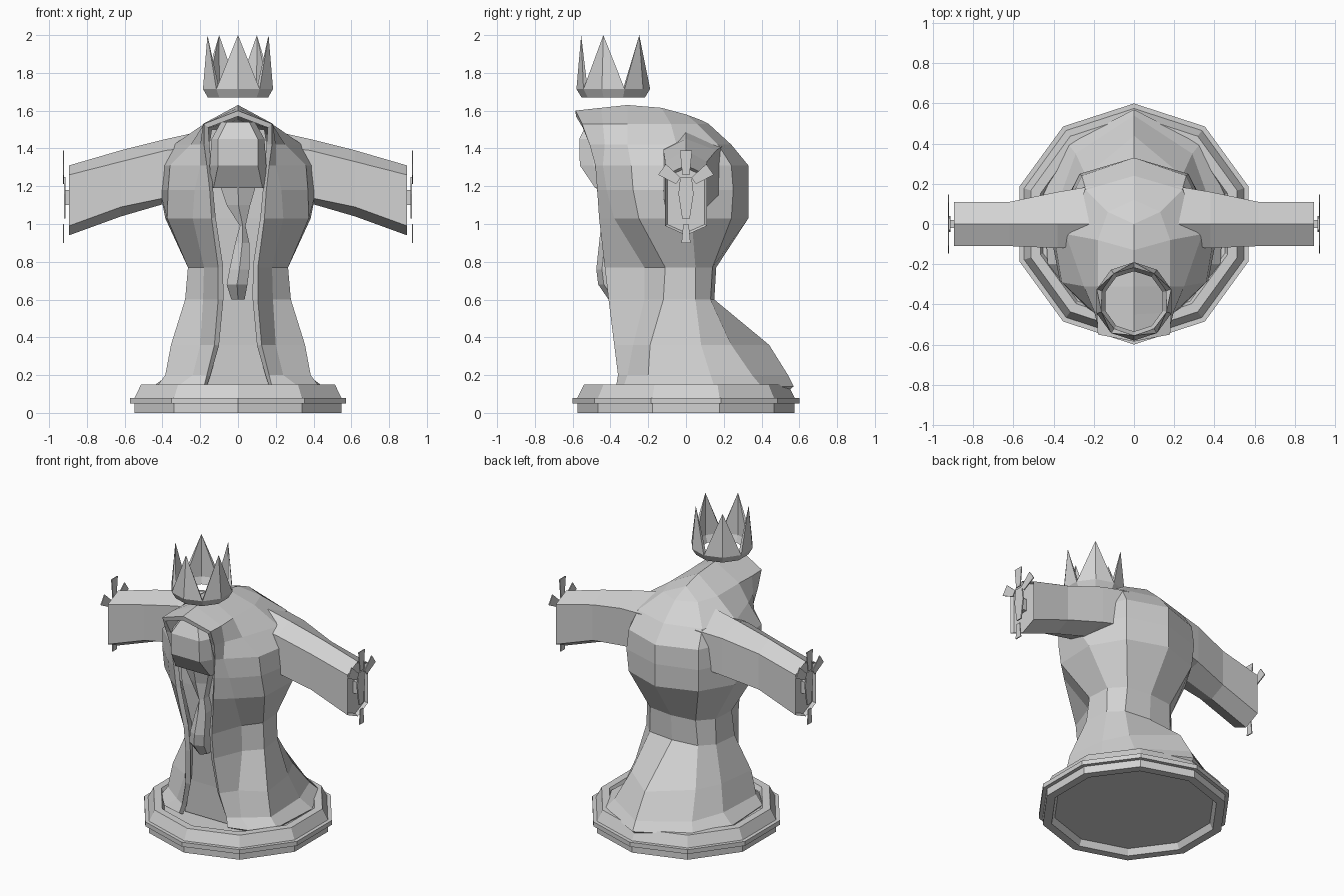
import bpy, bmesh
from math import sin, cos, pi, radians

old = bpy.data.objects.get("Cube")
if old:
    bpy.data.objects.remove(old)

stone = bpy.data.materials.new("light grey stone")
stone.use_nodes = True
grey = (0.65, 0.65, 0.65, 1)
stone.diffuse_color = grey
stone.node_tree.nodes["Principled BSDF"].inputs["Base Color"].default_value = grey


def add_object(name, bm, mirror=False):
    mesh = bpy.data.meshes.new(name)
    bm.to_mesh(mesh)
    bm.free()
    mesh.materials.append(stone)
    obj = bpy.data.objects.new(name, mesh)
    bpy.context.scene.collection.objects.link(obj)
    if mirror:
        obj.modifiers.new("Mirror", "MIRROR")
    return obj


def grid(rows, closed):
    """Join rows of points with quads."""
    bm = bmesh.new()
    vs = [[bm.verts.new(p) for p in row] for row in rows]
    n = len(rows[0])
    for low, high in zip(vs, vs[1:]):
        for i in range(n if closed else n - 1):
            j = (i + 1) % n
            bm.faces.new((low[i], low[j], high[j], high[i]))
    return bm, vs


def loft(name, rings, mirror=False, recess=0):
    """Closed rings with end caps; the last cap can be sunk in behind a rim."""
    bm, vs = grid(rings, True)
    bm.faces.new(vs[0])
    end = bm.faces.new(vs[-1])
    bmesh.ops.recalc_face_normals(bm, faces=bm.faces)
    if recess:
        bmesh.ops.inset_region(bm, faces=[end], thickness=0.014)
        bmesh.ops.translate(bm, verts=end.verts, vec=end.normal * -recess)
    return add_object(name, bm, mirror)


def decagon(r, z, cy=0):
    return [(r * sin(k * pi / 5), cy - r * cos(k * pi / 5), z) for k in range(10)]


# Base: stepped ten-sided plinth, hollow below and sunk on top
base_profile = [(.5, .04), (.52, 0), (.575, 0), (.575, .05), (.6, .05), (.6, .08),
                (.575, .08), (.54, .15), (.49, .15), (.475, .12)]
loft("base", [decagon(r, z) for r, z in base_profile])

# Robe half shell: front edge, fold, front corner, side, back side, back centre
robe_rows = [
    (.14, (.18, -.37), (.32, -.33), (.43, -.2), (.45, .15), (.33, .4), (0, .57)),
    (.2, (.165, -.36), (.24, -.31), (.385, -.2), (.37, .13), (.29, .35), (0, .54)),
    (.36, (.125, -.38), (.2, -.28), (.355, -.19), (.32, .08), (.24, .24), (0, .44)),
    (.6, (.105, -.41), (.185, -.22), (.28, -.12), (.26, .05), (.18, .13), (0, .15)),
    (.77, (.105, -.43), (.18, -.22), (.265, -.11), (.255, .05), (.17, .14), (0, .16)),
    (1.03, (.14, -.46), (.24, -.38), (.375, -.25), (.385, .03), (.26, .24), (0, .33)),
    (1.18, (.15, -.47), (.23, -.42), (.37, -.28), (.415, -.05), (.27, .25), (0, .33)),
    (1.31, (.165, -.48), (.2, -.44), (.36, -.29), (.4, -.05), (.26, .24), (0, .33)),
    (1.42, (.18, -.51), (.2, -.43), (.25, -.31), (.34, -.05), (.24, .17), (0, .24)),
    (1.53, (.18, -.55), (.185, -.44), (.18, -.31), (.18, -.08), (.13, .06), (0, .12)),
]
rows = [[(x, y, z) for x, y in pts] for z, *pts in robe_rows]
ridge = [(-.585, 1.6), (-.45, 1.615), (-.31, 1.63), (-.13, 1.615), (0, 1.58), (.08, 1.55)]
rows.append([(0, y, z) for y, z in ridge])
bm, _ = grid(rows, False)
robe = add_object("hooded_robe", bm, mirror=True)
thick = robe.modifiers.new("Cloth thickness", "SOLIDIFY")
thick.thickness = 0.03
thick.offset = -1

# Inner gown seen through the robe opening: height, half width, front depth
gown = [(.13, .18, -.31), (.36, .135, -.32), (.6, .1, -.34), (.77, .105, -.35),
        (1.03, .16, -.37), (1.31, .17, -.38), (1.5, .14, -.4)]
loft("inner_gown", [[(-w, y, z), (w, y, z), (w, y + .1, z), (-w, y + .1, z)]
                    for z, w, y in gown])

# Head: height, face half width, side half width, front depth
head = [(1.19, .13, .145, -.48), (1.31, .105, .15, -.562), (1.45, .105, .14, -.565),
        (1.54, .06, .09, -.52)]
loft("head", [[(-a, y, z), (a, y, z), (b, y + .07, z), (b, -.36, z), (-b, -.36, z),
               (-b, y + .07, z)] for z, a, b, y in head])

# Beard: height, left edge, right edge, front depth
beard = [(1.22, -.1, .1, -.48), (1.1, -.06, .065, -.455), (.99, .01, .04, -.45),
         (.9, -.015, .06, -.46), (.76, -.045, .06, -.475), (.68, -.06, .05, -.465),
         (.6, -.035, .035, -.41)]
loft("beard", [[(l, y + .03, z), ((l + r) / 2, y, z), (r, y + .03, z),
                (r, y + .13, z), (l, y + .13, z)] for z, l, r, y in beard])

# Sleeves: reach, ridge, upper edge, lower edge, keel, front depth, back depth
sleeve = [(.2, 1.49, 1.41, 1.17, 1.13, .11, .19), (.38, 1.45, 1.39, 1.14, 1.11, .12, .16),
          (.62, 1.39, 1.33, 1.09, 1.04, .11, .11), (.895, 1.31, 1.26, .99, .94, .11, .11)]
loft("sleeves", [[(x, 0, t), (x, b, u), (x, b, l), (x, 0, k), (x, -f, l), (x, -f, u)]
                 for x, t, u, l, k, f, b in sleeve], mirror=True, recess=.02)


def hand_plate(name, outline, x, depth=0.008):
    loft(name, [[(x + s, y, z) for y, z in outline] for s in (0, depth)], mirror=True)


# Hands: wrist peg, palm plate and flat spread fingers
hand_plate("wrists", [(-.02, 1.1), (.02, 1.1), (.02, 1.18), (-.02, 1.18)], .86, .06)
hand_plate("palms", [(-.02, 1.03), (.02, 1.03), (.04, 1.16), (.03, 1.25),
                     (-.03, 1.25), (-.04, 1.16)], .913)
for name, degrees, near, far, half in (("upper_finger", 90, .06, .19, .032),
                                       ("front_finger", 145, .05, .155, .035),
                                       ("rear_finger", 35, .05, .155, .035),
                                       ("thumb", 270, .2, .3, .024)):
    a = radians(degrees)
    corners = [(near, -half * .6), (far, -half), (far, half), (near, half * .6)]
    hand_plate(name, [(u * cos(a) - v * sin(a), 1.2 + u * sin(a) + v * cos(a))
                      for u, v in corners], .92, .006)

# Crown: hollow band floating above the hood, five tall faceted points
bm = bmesh.new()
centre = -.385


def crown_ring(r, z):
    return [bm.verts.new(p) for p in decagon(r, z, centre)]


outer_low, outer_high = crown_ring(.168, 1.67), crown_ring(.195, 1.715)
inner_low, inner_high = crown_ring(.15, 1.67), crown_ring(.168, 1.715)
for k in range(10):
    j = (k + 1) % 10
    bm.faces.new((outer_low[k], outer_low[j], outer_high[j], outer_high[k]))
    bm.faces.new((inner_low[j], inner_low[k], inner_high[k], inner_high[j]))
    bm.faces.new((outer_low[j], outer_low[k], inner_low[k], inner_low[j]))
tips = decagon(.17, 2, centre)
for k in range(0, 10, 2):
    tip = bm.verts.new(tips[k])
    a, b = k - 1, k + 1
    for ring in (outer_high, inner_high):
        bm.faces.new((ring[a], ring[k], tip))
        bm.faces.new((ring[k], ring[b], tip))
    for side in (a, b):
        bm.faces.new((outer_high[side], inner_high[side], tip))
bmesh.ops.recalc_face_normals(bm, faces=bm.faces)
add_object("crown", bm)
